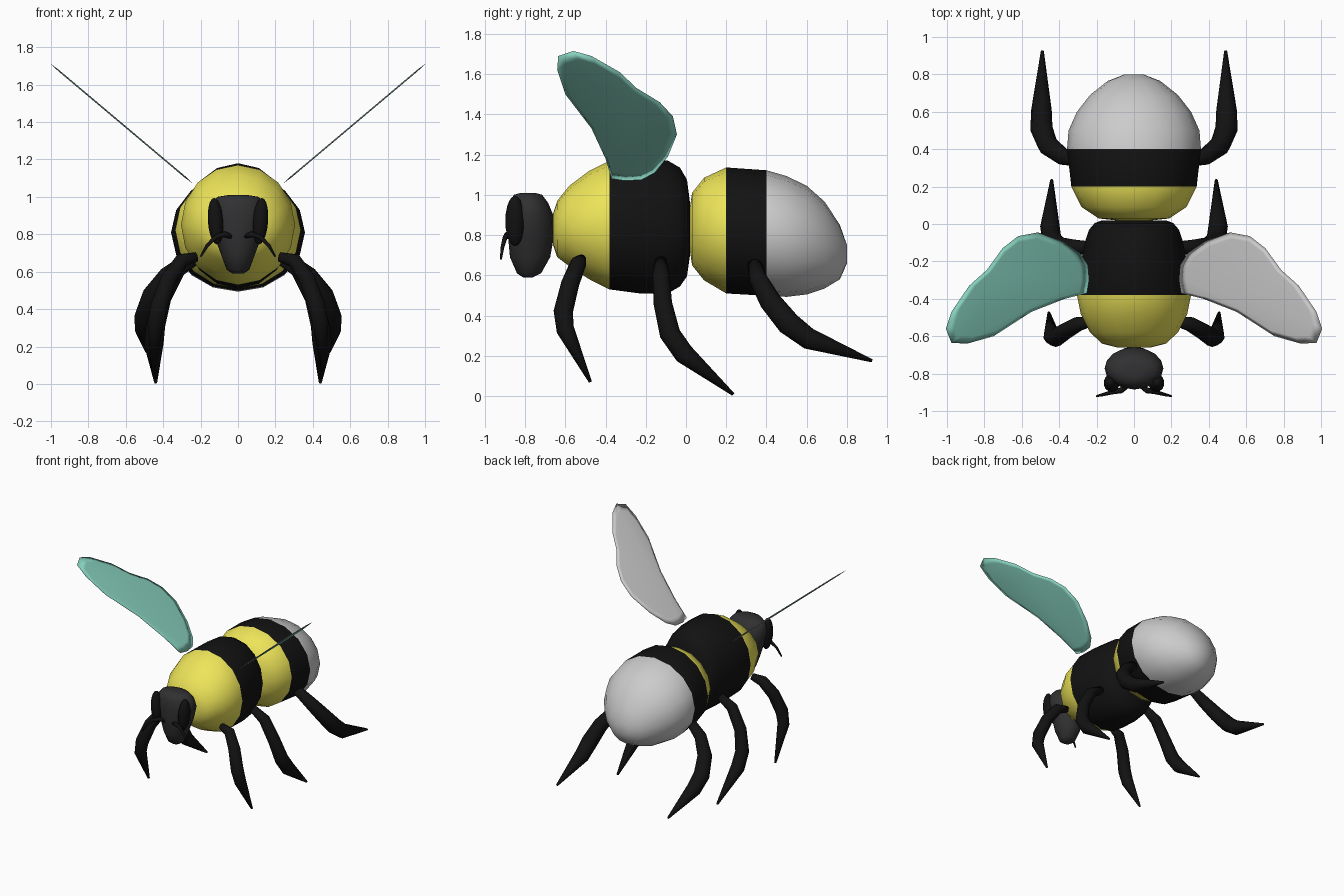
import bpy, bmesh, math
from mathutils import Vector

if "Cube" in bpy.data.objects:
    bpy.data.objects.remove(bpy.data.objects["Cube"])


def mat(name, r, g, b):
    m = bpy.data.materials.new(name)
    m.diffuse_color = (r, g, b, 1)
    m.use_nodes = True
    m.node_tree.nodes["Principled BSDF"].inputs["Base Color"].default_value = m.diffuse_color
    return m


YELLOW = mat("yellow", 0.85, 0.78, 0.1)
BLACK = mat("black", 0.006, 0.006, 0.006)
CHARCOAL = mat("charcoal", 0.03, 0.03, 0.032)
PALE = mat("pale_grey", 0.8, 0.8, 0.8)
TEAL = mat("teal", 0.24, 0.63, 0.51)


def finish(name, bm, mats, fix_normals=True):
    if fix_normals:
        bmesh.ops.recalc_face_normals(bm, faces=bm.faces)
    for f in bm.faces:
        f.smooth = True
    me = bpy.data.meshes.new(name)
    bm.to_mesh(me)
    bm.free()
    for m in mats:
        me.materials.append(m)
    ob = bpy.data.objects.new(name, me)
    bpy.context.collection.objects.link(ob)
    return ob


def loft(name, rings, mats, bands=None):
    """Skin a list of point rings; bands gives the material slot of each strip."""
    bm = bmesh.new()
    loops = [[bm.verts.new(p) for p in r] for r in rings]
    n = len(loops[0])
    for k, (a, b) in enumerate(zip(loops, loops[1:])):
        for i in range(n):
            j = (i + 1) % n
            f = bm.faces.new((a[i], a[j], b[j], b[i]))
            f.material_index = bands[k] if bands else 0
    bm.faces.new(loops[0]).material_index = bands[0] if bands else 0
    bm.faces.new(loops[-1]).material_index = bands[-1] if bands else 0
    return finish(name, bm, mats)


def ellipse(c, u, v, n):
    return [Vector(c) + Vector(u) * math.cos(2 * math.pi * i / n)
            + Vector(v) * math.sin(2 * math.pi * i / n) for i in range(n)]


def tube(name, path, radii, side, material, n=10):
    """Tapered limb along a path, mirrored by side."""
    pts = [Vector((p[0] * side, p[1], p[2])) for p in path]
    rings = []
    for i, p in enumerate(pts):
        t = (pts[min(i + 1, len(pts) - 1)] - pts[max(i - 1, 0)]).normalized()
        u = t.cross(Vector((side, 0, 0.3))).normalized()
        v = t.cross(u)
        rings.append(ellipse(p, u * radii[i], v * radii[i], n))
    return loft(name, rings, [material])


# Thorax: (y, centre z, half width, half height)
thorax = [(-.66, .83, .09, .08), (-.64, .83, .17, .14), (-.58, .845, .235, .20),
          (-.48, .85, .285, .27), (-.38, .85, .305, .32), (-.23, .845, .29, .335),
          (-.09, .84, .26, .33), (-.03, .84, .24, .295), (.005, .835, .21, .24),
          (.02, .83, .17, .13)]
loft("thorax", [ellipse((0, y, z), (0, 0, h), (w, 0, 0), 16) for y, z, w, h in thorax],
     [YELLOW, BLACK], [0] * 4 + [1] * 5)

# Abdomen with three colour bands
abdomen = [(.02, .83, .10, .11), (.03, .83, .19, .18), (.09, .83, .28, .255),
           (.20, .823, .335, .313), (.40, .81, .358, .312), (.50, .793, .35, .30),
           (.60, .775, .305, .27), (.69, .75, .235, .215), (.765, .715, .14, .135),
           (.80, .705, .05, .045)]
loft("abdomen", [ellipse((0, y, z), (0, 0, h), (w, 0, 0), 16) for y, z, w, h in abdomen],
     [YELLOW, BLACK, PALE], [0] * 3 + [1] + [2] * 5)

# Head: (z, centre y, half width, half depth)
head = [(.59, -.785, .03, .025), (.61, -.78, .06, .06), (.69, -.775, .09, .10),
        (.80, -.77, .13, .115), (.90, -.772, .157, .112), (.96, -.78, .148, .095),
        (1.0, -.785, .11, .07), (1.01, -.785, .05, .035)]
loft("head", [ellipse((0, y, z), (w, 0, 0), (0, d, 0), 16) for z, y, w, d in head],
     [CHARCOAL])

# Wing outline in (y, z), lying on a plane that slopes up and outward
outline = [(-.37, 1.08), (-.40, 1.18), (-.47, 1.33), (-.60, 1.50), (-.64, 1.62),
           (-.635, 1.69), (-.56, 1.715), (-.47, 1.69), (-.33, 1.61), (-.245, 1.53),
           (-.13, 1.46), (-.065, 1.39), (-.045, 1.30), (-.09, 1.19), (-.155, 1.11),
           (-.22, 1.075), (-.30, 1.07)]


def wing(name, side):
    rim = [Vector((side * (.24 + (z - 1.07) * 1.1875), y, z)) for y, z in outline]
    centre = sum(rim, Vector()) / len(rim)
    normal = Vector((.64, 0, -.77 * side))
    bm = bmesh.new()
    edge = [bm.verts.new(p) for p in rim]
    n = len(edge)
    for k in (0, 1):  # teal on the +x face, plain grey on the other
        off = normal * (.004 if k == 0 else -.004)
        inner = [bm.verts.new(p + (centre - p) * .12 + off) for p in rim]
        for i in range(n):
            j = (i + 1) % n
            bm.faces.new((edge[i], edge[j], inner[j], inner[i])).material_index = k
        bm.faces.new(inner).material_index = k
    finish(name, bm, [TEAL, PALE])


legs = {
    "front_leg": ([(.22, -.52, .68), (.30, -.535, .66), (.37, -.575, .56), (.42, -.61, .42),
                   (.44, -.60, .33), (.455, -.475, .07)],
                  [.025, .04, .045, .048, .045, .008]),
    "middle_leg": ([(.22, -.125, .67), (.32, -.125, .61), (.40, -.115, .46),
                    (.44, -.08, .31), (.45, -.01, .21), (.44, .235, .008)],
                   [.03, .042, .046, .052, .052, .008]),
    "hind_leg": ([(.28, .34, .66), (.38, .36, .58), (.46, .42, .47), (.495, .51, .36),
                  (.495, .61, .285), (.49, .925, .175)],
                 [.035, .046, .055, .06, .055, .008]),
}

for side, tag in ((1, "right"), (-1, "left")):
    wing(f"{tag}_wing", side)
    for part, (path, radii) in legs.items():
        tube(f"{tag}_{part}", path, radii, side, BLACK)
    # Antennae
    tube(f"{tag}_antenna", [(.03, -.86, .785), (.07, -.89, .80), (.12, -.90, .785),
                            (.165, -.912, .74), (.20, -.92, .68)],
         [.014, .016, .012, .009, .005], side, BLACK, 8)
    # Eyes
    bm = bmesh.new()
    bmesh.ops.create_uvsphere(bm, u_segments=14, v_segments=10, radius=1)
    eye = finish(f"{tag}_eye", bm, [BLACK])
    eye.scale = (.042, .048, .125)
    eye.rotation_euler = (0, math.radians(4) * side, 0)
    eye.location = (.12 * side, -.85, .87)
